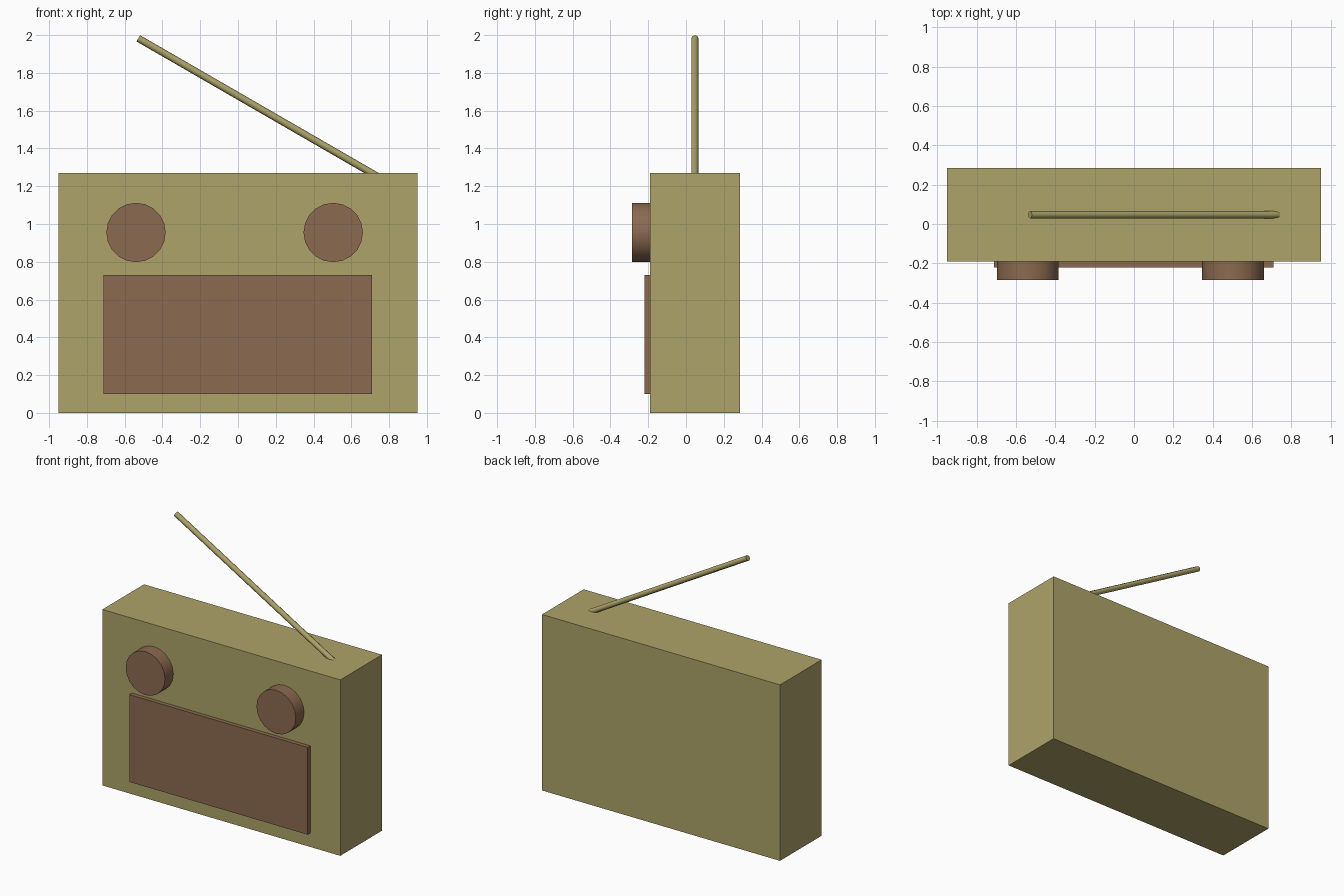
import bpy
import math
from mathutils import Vector

if "Cube" in bpy.data.objects:
    bpy.data.objects.remove(bpy.data.objects["Cube"])


def material(name, color):
    m = bpy.data.materials.new(name)
    m.diffuse_color = (*color, 1)
    m.use_nodes = True
    m.node_tree.nodes["Principled BSDF"].inputs["Base Color"].default_value = m.diffuse_color
    return m


olive = material("olive", (0.42, 0.37, 0.14))
brown = material("brown", (0.26, 0.145, 0.08))


def box(name, lo, hi, mat):
    lo, hi = Vector(lo), Vector(hi)
    bpy.ops.mesh.primitive_cube_add(size=1, location=(lo + hi) / 2)
    ob = bpy.context.object
    ob.name = name
    ob.scale = hi - lo
    bpy.ops.object.transform_apply(location=False, rotation=False, scale=True)
    ob.data.materials.append(mat)


def rod(name, start, end, radius, sides, mat):
    start, end = Vector(start), Vector(end)
    axis = end - start
    bpy.ops.mesh.primitive_cylinder_add(
        vertices=sides, radius=radius, depth=axis.length,
        location=(start + end) / 2,
        rotation=axis.to_track_quat('Z', 'Y').to_euler())
    ob = bpy.context.object
    ob.name = name
    ob.data.materials.append(mat)
    bpy.ops.object.shade_smooth_by_angle(angle=math.radians(50))


# Case and speaker panel
box("case", (-0.95, -0.19, 0), (0.95, 0.285, 1.27), olive)
box("speaker_panel", (-0.713, -0.22, 0.1), (0.71, -0.18, 0.73), brown)

# Two dials
for name, x in (("left_dial", -0.54), ("right_dial", 0.504)):
    rod(name, (x, -0.18, 0.955), (x, -0.285, 0.955), 0.157, 20, brown)

# Tilted antenna, its foot sunk into the case
tip = Vector((-0.528, 0.047, 1.983))
direction = Vector((math.cos(math.radians(30)), 0, -0.5))
rod("antenna", tip + direction * 1.48, tip, 0.019, 8, olive)
